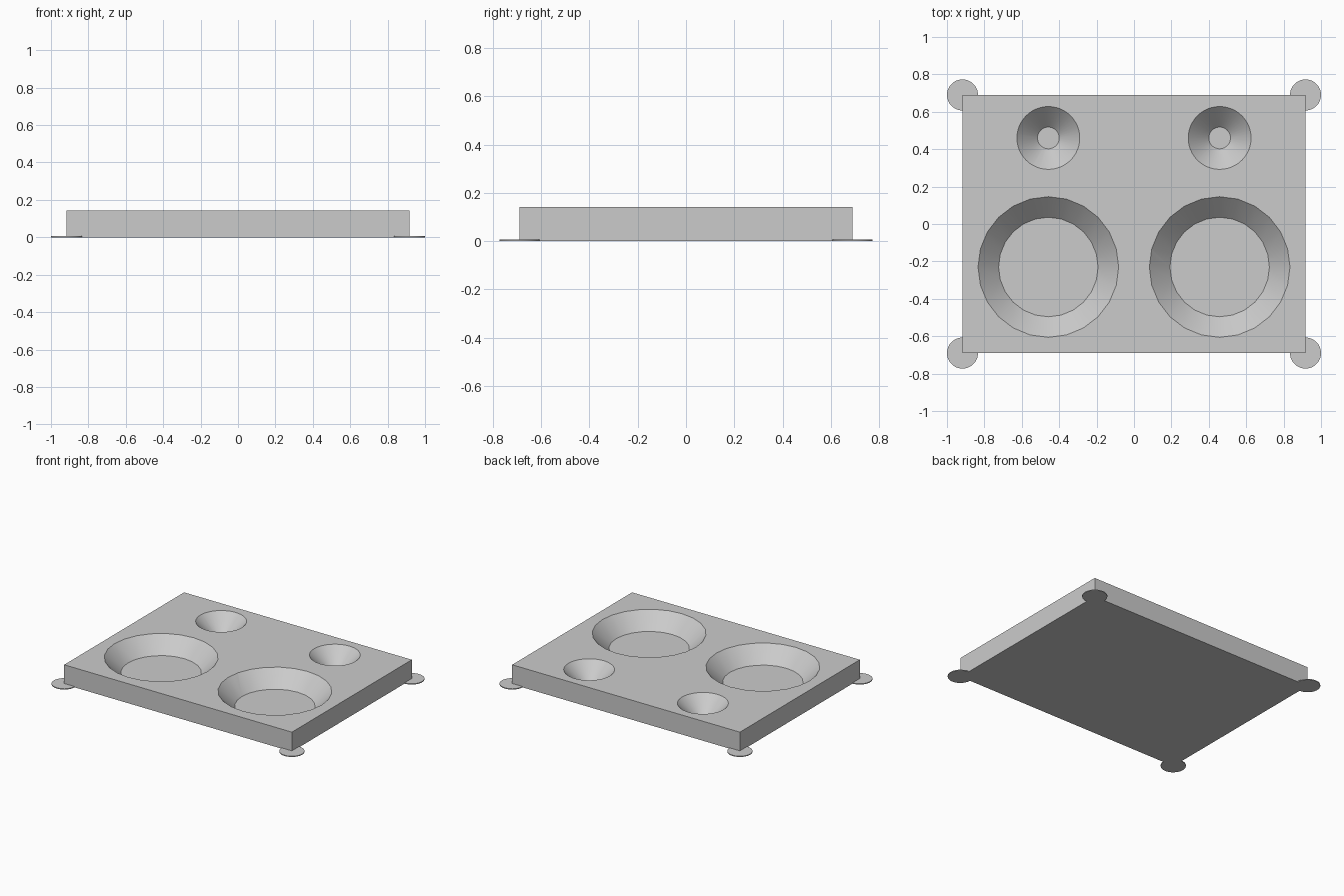
import bpy

if "Cube" in bpy.data.objects:
    bpy.data.objects.remove(bpy.data.objects["Cube"], do_unlink=True)

HALF_X, HALF_Y, HEIGHT = 0.917, 0.69, 0.142
FLOOR = 0.032

grey = bpy.data.materials.new("light grey")
grey.use_nodes = True
colour = (0.6, 0.6, 0.6, 1)
grey.diffuse_color = colour
grey.node_tree.nodes["Principled BSDF"].inputs["Base Color"].default_value = colour


def finish(obj, name):
    obj.name = name
    obj.data.materials.clear()
    obj.data.materials.append(grey)
    return obj


def cut_recess(plate, x, y, floor_radius, sides):
    """Sink a 45 degree tapered dish into the plate."""
    extra = 0.02  # the cutter rises above the top face
    depth = HEIGHT - FLOOR + extra
    bpy.ops.mesh.primitive_cone_add(vertices=sides, radius1=floor_radius,
                                    radius2=floor_radius + depth, depth=depth,
                                    location=(x, y, FLOOR + depth / 2))
    cutter = finish(bpy.context.object, "recess_cutter")
    cutter.hide_render = True
    bpy.context.view_layer.objects.active = plate
    mod = plate.modifiers.new("recess", "BOOLEAN")
    mod.operation = "DIFFERENCE"
    mod.solver = "EXACT"
    mod.object = cutter
    bpy.ops.object.modifier_apply(modifier=mod.name)
    bpy.data.objects.remove(cutter, do_unlink=True)


# Tray plate
bpy.ops.mesh.primitive_cube_add(size=1, location=(0, 0, HEIGHT / 2))
plate = finish(bpy.context.object, "tray_plate")
plate.scale = (2 * HALF_X, 2 * HALF_Y, HEIGHT)
bpy.ops.object.transform_apply(location=True, scale=True)

# Two wide recesses in front, two small ones behind
for side in (-1, 1):
    cut_recess(plate, side * 0.458, -0.23, 0.266, 24)
    cut_recess(plate, side * 0.458, 0.46, 0.058, 48)

bpy.ops.object.select_all(action="DESELECT")
plate.select_set(True)
bpy.context.view_layer.objects.active = plate
bpy.ops.object.shade_smooth_by_angle(angle=0.5)

# Thin discs under the four corners
for x, x_name in ((-1, "right"), (1, "left")):
    for y, y_name in ((-1, "front"), (1, "back")):
        bpy.ops.mesh.primitive_cylinder_add(
            vertices=48, radius=0.083, depth=0.006,
            location=(x * HALF_X, y * HALF_Y, 0.003))
        finish(bpy.context.object, f"{y_name}_{x_name}_corner_disc")
        bpy.ops.object.shade_smooth_by_angle(angle=0.5)
